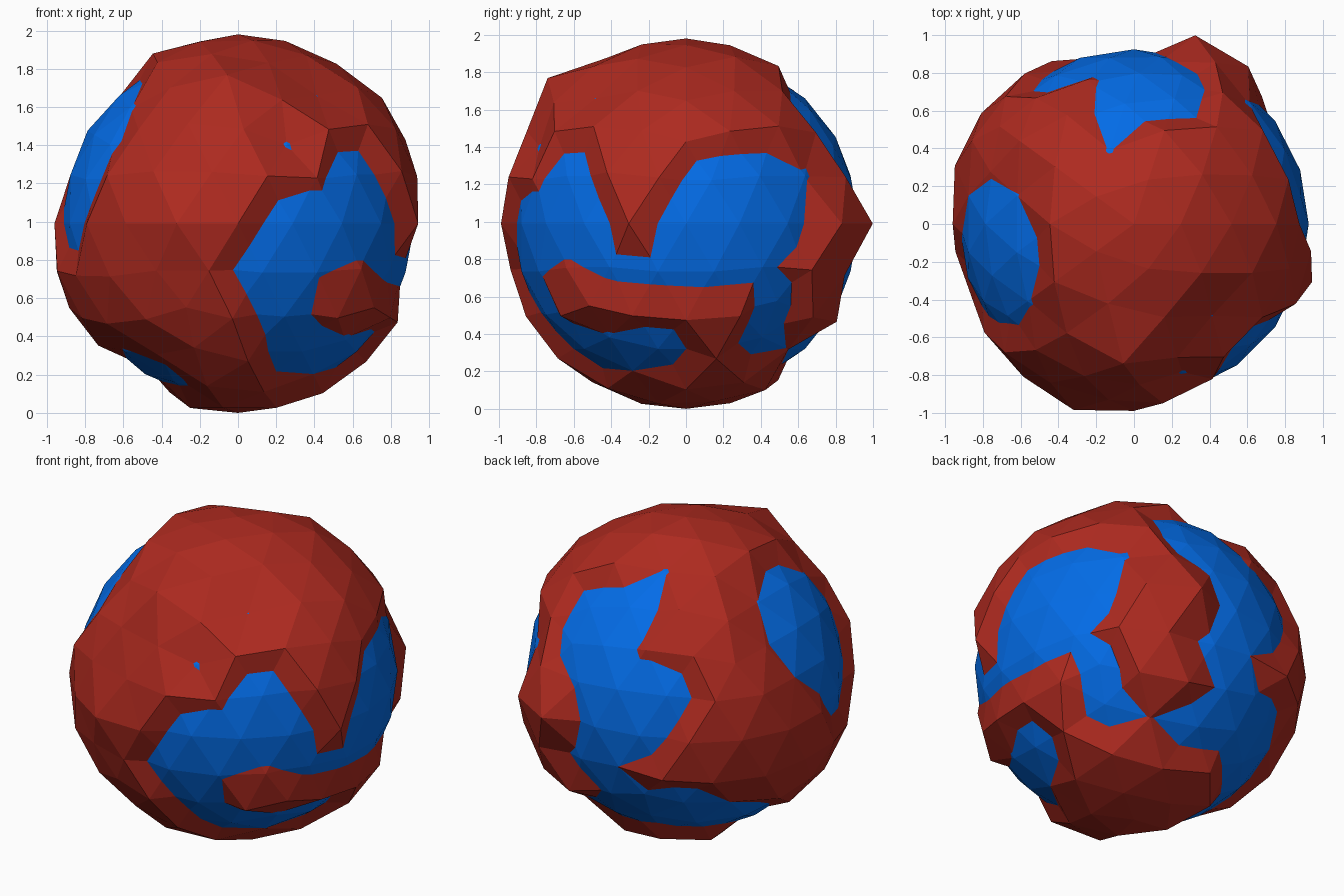
import bpy
import bmesh
import random
from math import radians, sin, cos
from mathutils import Vector

random.seed(4)
CENTRE = Vector((0, 0, 0.99))
LAND, SEA, BED = 0.99, 0.925, 0.86

if "Cube" in bpy.data.objects:
    bpy.data.objects.remove(bpy.data.objects["Cube"], do_unlink=True)


def make_material(name, colour):
    mat = bpy.data.materials.new(name)
    mat.use_nodes = True
    mat.diffuse_color = colour
    mat.node_tree.nodes["Principled BSDF"].inputs["Base Color"].default_value = colour
    return mat


def direction(azimuth, elevation):
    a, e = radians(azimuth), radians(elevation)
    return Vector((cos(e) * cos(a), cos(e) * sin(a), sin(e)))


def make_globe(name, material, radius_of):
    """Faceted ball whose radius depends on the direction."""
    bm = bmesh.new()
    bmesh.ops.create_icosphere(bm, subdivisions=3, radius=1)
    for v in bm.verts:
        d = v.co.normalized()
        v.co = d * radius_of(d)
    mesh = bpy.data.meshes.new(name)
    bm.to_mesh(mesh)
    bm.free()
    mesh.materials.append(material)
    obj = bpy.data.objects.new(name, mesh)
    obj.location = CENTRE
    bpy.context.collection.objects.link(obj)
    return obj


# Sea beds: strokes of (azimuth, elevation) along which the land is sunk
east_sea = [(9, 13), (26, 16), (36, 0), (0, 0), (10, -16), (26, -13),
            (36, -27), (36, -42)]
front_sea = [(10, -16), (-10, -16), (-26, -13), (-36, 0), (-46, 16), (-54, 0),
             (-72, 0), (-82, -16), (-62, -16), (-72, -32), (-58, -46),
             (-36, -42), (-14, -46)]
back_sea = [(72, 42), (94, 46), (90, 30), (72, 27), (82, 13), (98, 16),
            (118, 16), (108, 0), (90, 0), (82, -16), (90, -30), (108, -27),
            (126, -30), (130, -46), (108, -42), (86, -46)]
south_channel = [(130, -46), (158, -46), (180, -58), (216, -63)]
west_sea = [(180, 32), (194, 46), (216, 42), (216, 27), (198, 30), (190, 16),
            (206, 13), (198, 0)]

# Single spots: shallows and small pits
shallows = [(82, 13, 0.9), (82, -16, 0.89), (90, -30, 0.9), (108, -27, 0.91),
            (46, 16, 0.915), (108, 63, 0.92), (98, -13, 0.926),
            (-72, 27, 0.92), (-50, 46, 0.924), (166, 46, 0.922),
            (170, 16, 0.925), (-36, -42, 0.915), (-36, -58, 0.925),
            (202, -46, 0.92), (216, -63, 0.9), (180, -58, 0.89),
            (144, -32, 0.925), (-62, -16, 0.917), (216, 42, 0.917),
            (216, 27, 0.9), (26, -13, 0.895), (10, -16, 0.895),
            (-10, -16, 0.9), (-26, -13, 0.9), (-58, -46, 0.83)]
# Single spots: low shores and peaks
shores = [(108, 32, 0.945), (162, 30, 0.935), (58, -46, 0.93),
          (-46, -13, 0.94), (-62, 13, 0.95), (230, -46, 0.945),
          (72, 0, 1.05), (252, 0, 1.035), (266, 46, 1.075), (54, 30, 0.97),
          (54, 0, 1.03), (180, 0, 0.96), (180, -42, 0.97)]

# Sample every stroke into points on the unit ball
bed_points = []
for stroke in (east_sea, front_sea, back_sea, south_channel, west_sea):
    for start, end in zip(stroke, stroke[1:]):
        a, b = direction(*start), direction(*end)
        bed_points += [a.lerp(b, t / 8).normalized() for t in range(9)]
spot_points = [(direction(az, el), r) for az, el, r in shallows + shores]
REACH = radians(5)


def land_radius(d):
    for p, r in spot_points:
        if d.angle(p) < REACH:
            return r
    if any(d.angle(p) < REACH for p in bed_points):
        return BED
    if abs(d.z) > 0.99:
        return LAND
    return LAND + random.uniform(-0.012, 0.01)


# Planet parts
red = make_material("land red", (0.42, 0.023, 0.014, 1))
blue = make_material("sea blue", (0.001, 0.15, 0.8, 1))
make_globe("land", red, land_radius)
make_globe("sea", blue, lambda d: SEA)
